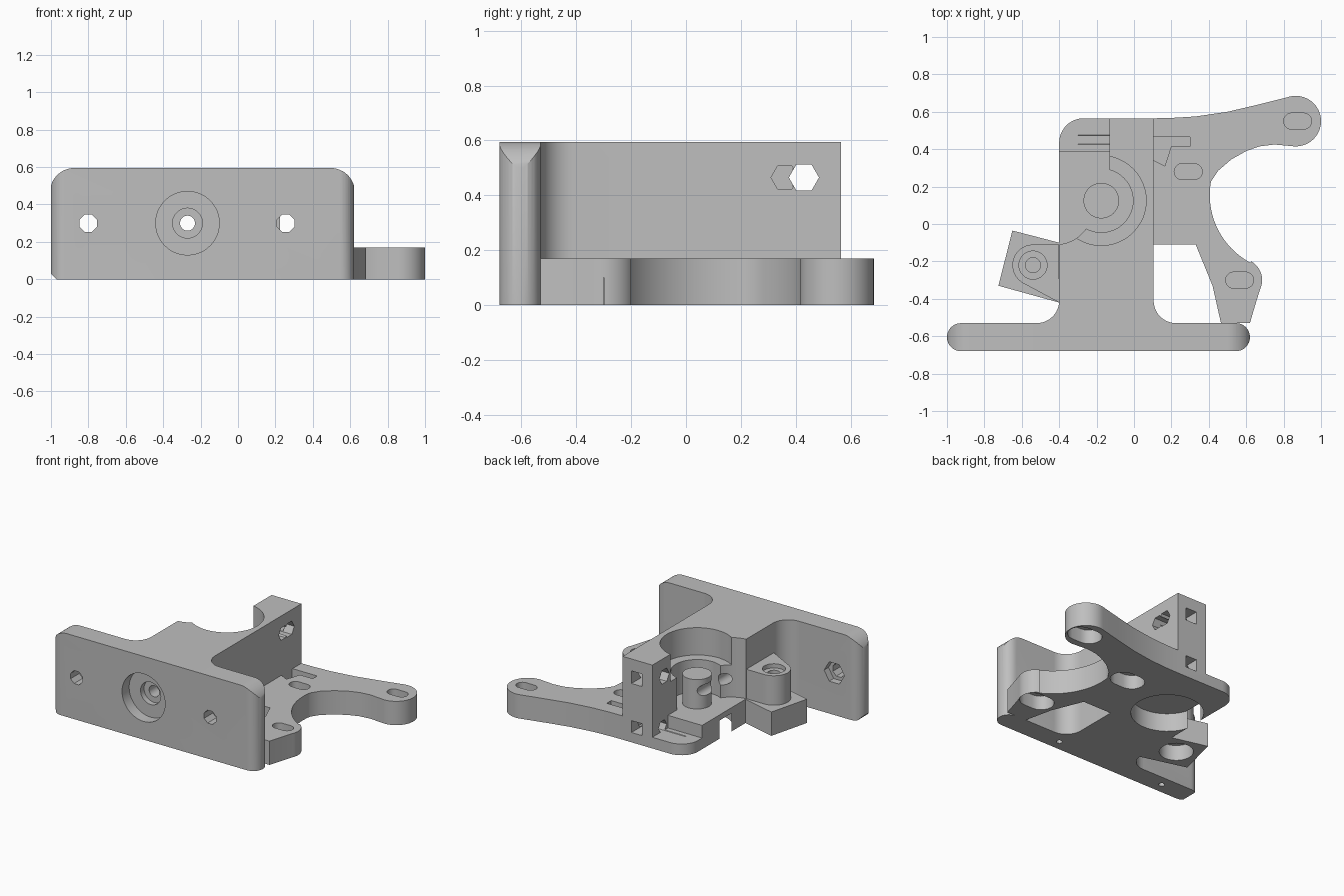
import bpy, bmesh
from math import cos, sin, radians

old = bpy.data.objects.get("Cube")
if old:
    bpy.data.objects.remove(old, do_unlink=True)

grey = bpy.data.materials.new("plain_grey")
grey.use_nodes = True
COLOUR = (0.52, 0.52, 0.52, 1)
grey.diffuse_color = COLOUR
for node in grey.node_tree.nodes:
    if node.type == 'BSDF_PRINCIPLED':
        node.inputs["Base Color"].default_value = COLOUR


def arc(cx, cy, r, a0, a1, n=12):
    return [(cx + r * cos(radians(a0 + (a1 - a0) * i / n)),
             cy + r * sin(radians(a0 + (a1 - a0) * i / n))) for i in range(n + 1)]


def disc(cx, cy, r, n=48):
    return arc(cx, cy, r, 0, 360, n)[:-1]


def rect(x0, x1, y0, y1):
    return [(x0, y0), (x1, y0), (x1, y1), (x0, y1)]


def slot(cx, cy, half, r):
    return arc(cx + half, cy, r, -90, 90, 10) + arc(cx - half, cy, r, 90, 270, 10)


def prism(name, pts, h0, h1, axis='z'):
    """Extrude a flat outline along one axis."""
    place = {'z': lambda a, b, h: (a, b, h),
             'y': lambda a, b, h: (a, h, b),
             'x': lambda a, b, h: (h, a, b)}[axis]
    bm = bmesh.new()
    low = [bm.verts.new(place(a, b, h0)) for a, b in pts]
    high = [bm.verts.new(place(a, b, h1)) for a, b in pts]
    bm.faces.new(low)
    bm.faces.new(high)
    for i in range(len(pts)):
        j = (i + 1) % len(pts)
        bm.faces.new((low[i], low[j], high[j], high[i]))
    bmesh.ops.recalc_face_normals(bm, faces=bm.faces)
    mesh = bpy.data.meshes.new(name)
    bm.to_mesh(mesh)
    bm.free()
    mesh.materials.append(grey)
    obj = bpy.data.objects.new(name, mesh)
    bpy.context.scene.collection.objects.link(obj)
    return obj


def cut(obj, *shape, op='DIFFERENCE'):
    """Apply a boolean with a temporary prism."""
    cutter = prism("cutter", *shape)
    cutter.hide_render = True
    mod = obj.modifiers.new("cut", 'BOOLEAN')
    mod.object, mod.operation, mod.solver = cutter, op, 'EXACT'
    bpy.context.view_layer.objects.active = obj
    bpy.ops.object.modifier_apply(modifier=mod.name)
    bpy.data.objects.remove(cutter, do_unlink=True)


GEAR = (-0.175, 0.125)
IDLER = (-0.54, -0.22)
FEED = (-0.27, 0.3)
left_fillet = arc(-0.52, -0.41, 0.12, 0, -90)
right_fillet = arc(0.225, -0.41, 0.12, 270, 180)

# Base with two mounting arms
outline = right_fillet + [(0.105, -0.11), (0.33, -0.11), (0.42, -0.33), (0.465, -0.53),
                          (0.62, -0.53), (0.64, -0.46)]
outline += arc(0.57, -0.3, 0.115, -25, 60)
outline += arc(0.815, 0.155, 0.41, 242, 170, 20)
outline += [(0.45, 0.285), (0.52, 0.345), (0.6, 0.39), (0.67, 0.415), (0.75, 0.425)]
outline += arc(0.865, 0.55, 0.135, -95, 105, 28)
outline += [(0.75, 0.66), (0.65, 0.635), (0.5, 0.6), (0.33, 0.575), (0.2, 0.567), (0.105, 0.565)]
outline += arc(-0.27, 0.435, 0.13, 90, 180) + left_fillet
base = prism("base_with_arms", outline, 0, 0.17)
cut(base, rect(-0.5, -0.13, 0.39, 0.7), 0.08, 0.3)
cut(base, disc(*GEAR, 0.235), -0.1, 0.13)
for x, y in ((0.875, 0.55), (0.29, 0.28), (0.565, -0.3)):
    cut(base, slot(x, y, 0.032, 0.043), 0.12, 0.3)
    cut(base, slot(x, y, 0.035, 0.085), -0.1, 0.1)
cut(base, rect(0.1, 0.3, 0.415, 0.465), 0.08, 0.3)
cut(base, [(0.105, 0.34), (0.165, 0.31), (0.2, 0.42), (0.105, 0.42)], 0.08, 0.3)

# Tall body with the gear chamber and the clearance for the idler
footprint = [(-0.52, -0.53)] + right_fillet
footprint += [(0.105, 0.565), (-0.13, 0.565), (-0.13, 0.05)]
footprint += arc(-0.42, 0.09, 0.2, -12, -84) + left_fillet[:-1]
body = prism("tall_body", footprint, 0.17, 0.595)
cut(body, disc(*GEAR, 0.24), 0.4, 0.8)
cut(body, disc(*GEAR, 0.17), 0.1, 0.45)
cut(body, disc(*FEED, 0.04), -0.8, 0.7, 'y')
cut(body, disc(0.43, 0.465, 0.055, 6), -0.3, 0.3, 'x')
cut(body, disc(0.36, 0.465, 0.05, 6), 0.0, 0.3, 'x')
cut(body, rect(-0.05, 0.035, 0.42, 0.51), 0.39, 0.7, 'y')

# Lower nut trap in the base, below the upper one
cut(base, disc(0.45, 0.115, 0.045, 6), -0.3, 0.05, 'x')
cut(base, rect(-0.05, 0.035, 0.07, 0.155), 0.41, 0.7, 'y')

# Front plate with rounded ends and top corners
capsule = arc(0.545, -0.605, 0.075, -90, 90, 16) + arc(-0.925, -0.605, 0.075, 90, 270, 16)
face = [(-1.005, 0.035), (-0.97, 0), (0.625, 0)]
face += arc(0.495, 0.465, 0.13, 0, 90) + arc(-0.875, 0.465, 0.13, 90, 180)
plate = prism("front_plate", capsule, -0.1, 0.8)
cut(plate, face, -0.9, -0.3, 'y', op='INTERSECT')
cut(plate, disc(*FEED, 0.17), -0.8, -0.6, 'y')
cut(plate, disc(*FEED, 0.08), -0.8, -0.56, 'y')
cut(plate, disc(*FEED, 0.04), -0.8, -0.3, 'y')
for x in (-0.8, 0.255):
    cut(plate, arc(x, 0.3, 0.05, 22.5, 382.5, 8)[:-1], -0.9, -0.3, 'y')
    cut(plate, disc(x, 0.3, 0.08, 6), -0.58, -0.3, 'y')
for x in (-0.74, 0.12):
    cut(plate, disc(x, -0.605, 0.02, 16), -0.1, 0.06)

# Gear post in the chamber
post = prism("gear_post", disc(*GEAR, 0.095), 0.17, 0.38)
cut(post, disc(*FEED, 0.04), -0.8, 0.7, 'y')

# Idler pivot boss and the block below it
boss_outline = [(-0.4, -0.42), (-0.4, -0.11)] + arc(*IDLER, 0.11, 88, 242, 20)
boss = prism("idler_boss", boss_outline, 0.17, 0.38)
cut(boss, disc(*IDLER, 0.075), 0.35, 0.6)
cut(boss, disc(*IDLER, 0.04), 0.2, 0.6)
block = prism("idler_block", [(-0.65, -0.035), (-0.725, -0.33), (-0.4, -0.42), (-0.4, -0.1)], 0, 0.17)
cut(block, disc(*IDLER, 0.11), -0.1, 0.11)

# Smooth curves, sharp corners
bpy.ops.object.select_all(action='DESELECT')
for obj in (base, body, plate, post, boss, block):
    obj.select_set(True)
bpy.context.view_layer.objects.active = base
bpy.ops.object.shade_smooth_by_angle(angle=radians(30))
